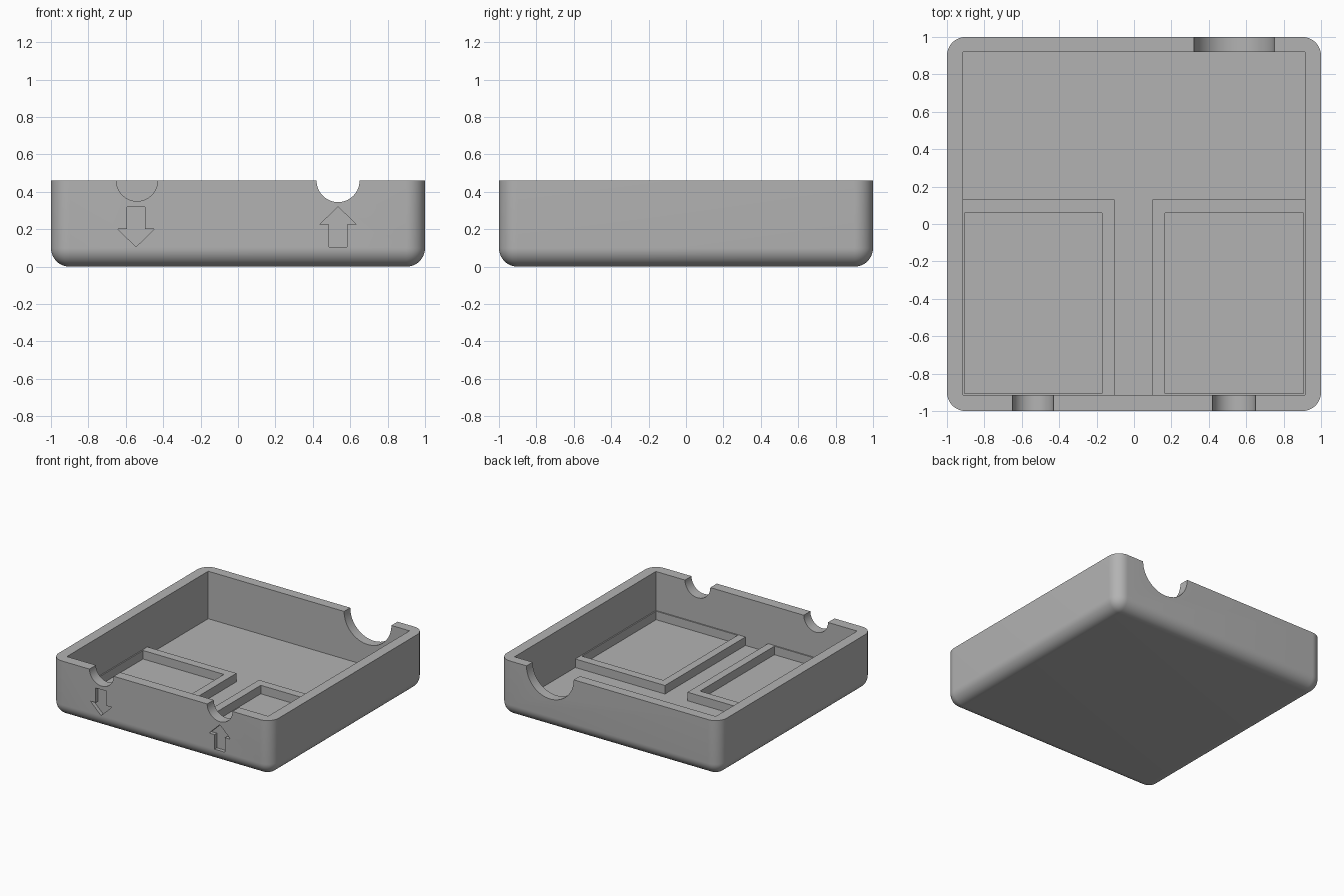
import bpy, bmesh, math
from mathutils import Matrix

default = bpy.data.objects.get("Cube")
if default:
    bpy.data.objects.remove(default, do_unlink=True)

HEIGHT, FLOOR, LEDGE = 0.46, 0.07, 0.14
WALL, RADIUS = 0.915, 0.1

grey = bpy.data.materials.new("plain grey")
grey.use_nodes = True
colour = (0.45, 0.45, 0.45, 1)
grey.diffuse_color = colour
grey.node_tree.nodes["Principled BSDF"].inputs["Base Color"].default_value = colour


def add_object(name, bm):
    bmesh.ops.recalc_face_normals(bm, faces=bm.faces)
    mesh = bpy.data.meshes.new(name)
    bm.to_mesh(mesh)
    bm.free()
    mesh.materials.append(grey)
    obj = bpy.data.objects.new(name, mesh)
    bpy.context.collection.objects.link(obj)
    return obj


def box_mesh(x, y, z):
    bm = bmesh.new()
    bmesh.ops.create_cube(bm, size=1)
    for v in bm.verts:
        v.co = [(r[0] + r[1]) / 2 + c * (r[1] - r[0]) for c, r in zip(v.co, (x, y, z))]
    return bm


def box(name, x, y, z):
    return add_object(name, box_mesh(x, y, z))


def select(obj):
    bpy.ops.object.select_all(action="DESELECT")
    obj.select_set(True)
    bpy.context.view_layer.objects.active = obj


def cut(target, cutter):
    """Subtract the cutter from the target, then discard the cutter."""
    cutter.hide_render = True
    mod = target.modifiers.new("cut", "BOOLEAN")
    mod.operation, mod.solver, mod.object = "DIFFERENCE", "EXACT", cutter
    select(target)
    bpy.ops.object.modifier_apply(modifier=mod.name)
    bpy.data.objects.remove(cutter, do_unlink=True)


def notch(x, radius, y):
    """Round cable opening through the rim, along y."""
    bm = bmesh.new()
    bmesh.ops.create_cone(bm, cap_ends=True, segments=64, radius1=radius, radius2=radius,
                          depth=0.3, matrix=Matrix.Translation((x, y, HEIGHT))
                          @ Matrix.Rotation(math.pi / 2, 4, "X"))
    return add_object("notch_cutter", bm)


def arrow(x, direction):
    """Arrow engraved in the front wall, pointing up (1) or down (-1)."""
    half = [(0.048, -0.107), (0.048, 0.013), (0.097, 0.013), (0, 0.107)]
    outline = half + [(-px, pz) for px, pz in reversed(half[:-1])]
    bm = bmesh.new()
    face = bm.faces.new([bm.verts.new((x + px, -1.05, 0.213 + direction * pz))
                         for px, pz in outline])
    sweep = bmesh.ops.extrude_face_region(bm, geom=[face])
    moved = [g for g in sweep["geom"] if isinstance(g, bmesh.types.BMVert)]
    bmesh.ops.translate(bm, verts=moved, vec=(0, 0.08, 0))
    return add_object("arrow_cutter", bm)


# Outer shell with rounded sides and base, flat rim
bm = box_mesh((-1, 1), (-1, 1), (0, HEIGHT))
rounded = [e for e in bm.edges if min(v.co.z for v in e.verts) < HEIGHT / 2]
bmesh.ops.bevel(bm, geom=rounded, offset=RADIUS, offset_type="OFFSET",
                segments=12, profile=0.5, affect="EDGES")
tray = add_object("tray", bm)

# Cavity, cable openings and engraved arrows
cut(tray, box("cavity_cutter", (-WALL, WALL), (-WALL, 0.92), (FLOOR, 1)))
for x, radius, y in ((-0.54, 0.11, -1), (0.535, 0.115, -1), (0.535, 0.215, 1)):
    cut(tray, notch(x, radius, y))
cut(tray, arrow(-0.545, -1))
cut(tray, arrow(0.535, 1))

# Raised frames holding the two front compartments
for name, inner, pocket in (("right_frame", -0.105, -0.17), ("left_frame", 0.1, 0.165)):
    side = math.copysign(1, inner)
    frame = box(name, sorted((inner, side * (WALL + 0.01))), (-WALL - 0.01, 0.13),
                (FLOOR - 0.01, LEDGE))
    cut(frame, box("pocket_cutter", sorted((pocket, side * 0.905)), (-0.905, 0.06),
                   (FLOOR - 0.05, 1)))

select(tray)
bpy.ops.object.shade_smooth_by_angle(angle=math.radians(30))
